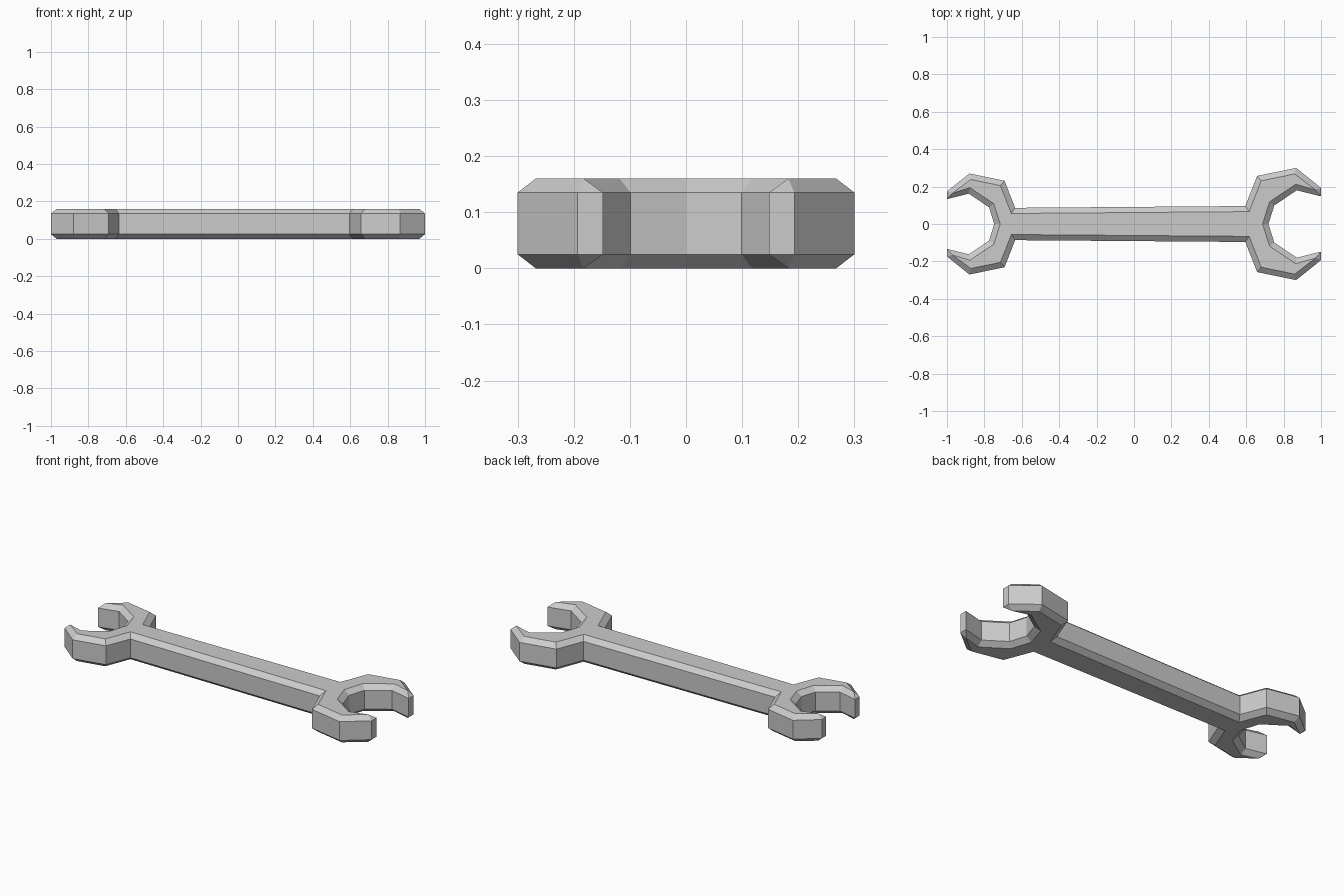
import bpy, bmesh
from mathutils import Vector
from mathutils.geometry import intersect_line_line_2d

if "Cube" in bpy.data.objects:
    bpy.data.objects.remove(bpy.data.objects["Cube"])

HEIGHT, CHAMFER, INSET = 0.16, 0.025, 0.03

# Half jaw: (distance back from the tip plane, half-width), shaft corner -> jaw tip -> throat
JAW = [(0.405, 0.096), (0.342, 0.257), (0.133, 0.30), (0.0, 0.193),
       (0.0, 0.148), (0.13, 0.18), (0.25, 0.099), (0.281, 0.0)]


def head(side, scale):
    """Full open-jaw outline, from its +y shaft corner round to its -y one."""
    upper = [Vector((side * (1 - d * scale), y * scale)) for d, y in JAW]
    lower = [Vector((p.x, -p.y)) for p in reversed(upper[:-1])]
    return upper + lower


def inset(points, dist):
    """Mitred inward offset of a counter-clockwise outline."""
    n, result = len(points), []
    for i in range(n):
        a, b, c = points[i - 1], points[i], points[(i + 1) % n]
        u, v = (b - a).normalized(), (c - b).normalized()
        nu, nv = Vector((-u.y, u.x)), Vector((-v.y, v.x))
        result.append(b + (nu + nv) * dist / (1 + nu.dot(nv)))
    # the narrow jaw ends run out to a single point
    for i in range(n):
        j = (i + 1) % n
        if abs(points[i].x) > 0.999 and abs(points[j].x) > 0.999 \
                and points[i].y * points[j].y > 0:
            mid = (result[i] + result[j]) / 2
            result[i], result[j] = mid, mid.copy()
    return result


# Large jaw on the right, smaller copy on the left, joined by the shaft
outline = head(-1, 0.9) + list(reversed(head(1, 1.0)))
area = sum(outline[i - 1].cross(outline[i]) for i in range(len(outline)))
if area < 0:
    outline.reverse()
small = inset(outline, INSET)

# Stack four outlines: chamfer, wall, chamfer
bm = bmesh.new()
rings = []
for pts, z in ((small, 0), (outline, CHAMFER), (outline, HEIGHT - CHAMFER), (small, HEIGHT)):
    rings.append([bm.verts.new((p.x, p.y, z)) for p in pts])
n = len(outline)
for lo, hi in zip(rings, rings[1:]):
    for i in range(n):
        j = (i + 1) % n
        bm.faces.new((lo[i], lo[j], hi[j], hi[i]))
bm.faces.new(rings[-1])
bm.faces.new(list(reversed(rings[0])))
bmesh.ops.remove_doubles(bm, verts=bm.verts, dist=0.0005)
bmesh.ops.recalc_face_normals(bm, faces=bm.faces)

mesh = bpy.data.meshes.new("double_ended_wrench")
bm.to_mesh(mesh)
bm.free()
bpy.context.collection.objects.link(bpy.data.objects.new("double_ended_wrench", mesh))
